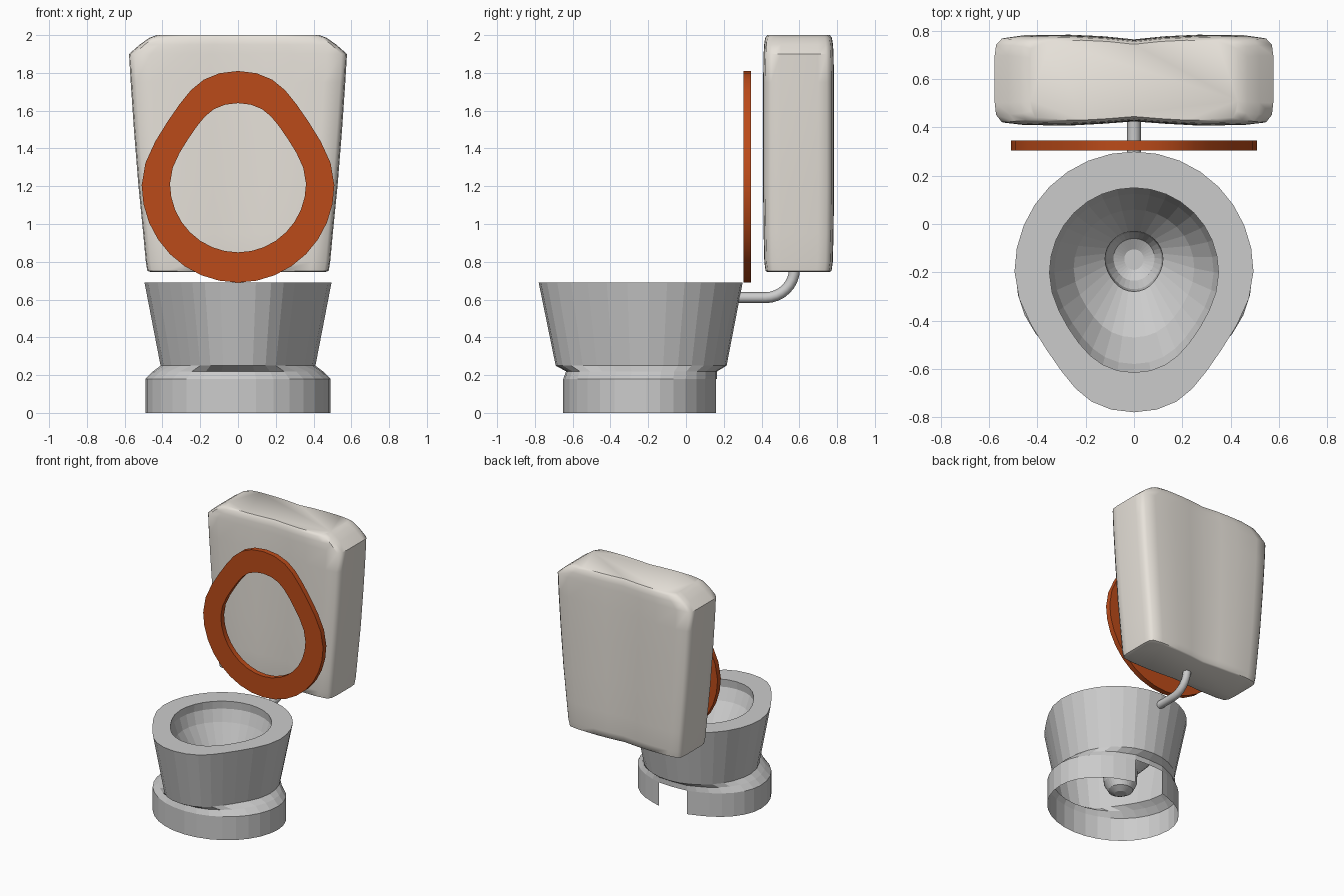
import bpy, bmesh, math

if "Cube" in bpy.data.objects:
    bpy.data.objects.remove(bpy.data.objects["Cube"])

N = 32


def egg(w, y0, y1, z, k=0.14):
    """Egg ring: half width w, front y0, back y1, k sharpens the front."""
    mid = y1 - 0.46 * (y1 - y0)
    pts = []
    for i in range(N):
        t = 2 * math.pi * i / N
        c, s = math.cos(t), math.sin(t)
        if c > 0:
            pts.append((w * s, mid + (y1 - mid) * c, z))
        else:
            pts.append((w * s * (1 - k * math.sin(2 * t) ** 2), mid + (mid - y0) * c, z))
    return pts


def loft(name, rings, cap_start=False, cap_end=False, closed=False, edit=None):
    bm = bmesh.new()
    vs = [[bm.verts.new(p) for p in r] for r in rings]
    n = len(vs[0])
    pairs = list(zip(vs, vs[1:])) + ([(vs[-1], vs[0])] if closed else [])
    for a, b in pairs:
        for i in range(n):
            j = (i + 1) % n
            bm.faces.new((a[i], a[j], b[j], b[i]))
    if cap_start:
        bm.faces.new(vs[0])
    if cap_end:
        bm.faces.new(vs[-1])
    if edit:
        edit(bm)
    bmesh.ops.recalc_face_normals(bm, faces=bm.faces)
    me = bpy.data.meshes.new(name)
    bm.to_mesh(me)
    bm.free()
    ob = bpy.data.objects.new(name, me)
    bpy.context.collection.objects.link(ob)
    return ob


def smooth(ob, angle):
    bpy.ops.object.select_all(action='DESELECT')
    ob.select_set(True)
    bpy.context.view_layer.objects.active = ob
    bpy.ops.object.shade_smooth_by_angle(angle=math.radians(angle))


def paint(ob, rgb):
    m = bpy.data.materials.new(ob.name + "_colour")
    m.diffuse_color = (*rgb, 1)
    m.use_nodes = True
    m.node_tree.nodes["Principled BSDF"].inputs["Base Color"].default_value = m.diffuse_color
    ob.data.materials.append(m)


# Bowl: hollow foot, outer wall, rim, inner basin and drain cup in one skin
def rear_gap(bm):
    for v in bm.verts:
        if v.co.z < 0.23 and v.co.y > 0.1 and 0.05 < abs(v.co.x) < 0.13 :
            v.co.x = math.copysign(0.12, v.co.x)
    gone = [f for f in bm.faces
            if f.calc_center_median().z < 0.19 and f.calc_center_median().y > 0.1
            and abs(f.calc_center_median().x) < 0.1]
    bmesh.ops.delete(bm, geom=gone, context='FACES')


loft("bowl", [
    egg(0.49, -0.65, 0.165, 0.0, 0.0),
    egg(0.49, -0.65, 0.165, 0.18, 0.0),
    egg(0.45, -0.635, 0.165, 0.22, 0.03),
    egg(0.41, -0.69, 0.215, 0.25),
    egg(0.495, -0.78, 0.30, 0.69),
    egg(0.35, -0.615, 0.15, 0.69, 0.08),
    egg(0.355, -0.62, 0.155, 0.63, 0.08),
    egg(0.33, -0.58, 0.125, 0.54, 0.08),
    egg(0.25, -0.47, 0.06, 0.39, 0.06),
    egg(0.12, -0.28, -0.03, 0.26, 0.04),
    egg(0.115, -0.27, -0.035, 0.17, 0.04),
    egg(0.085, -0.235, -0.06, 0.11, 0.0),
    egg(0.04, -0.19, -0.105, 0.085, 0.0),
], cap_end=True, edit=rear_gap)

# Seat: raised egg-shaped ring standing behind the bowl
def stand(w, low, high, y, k):
    return [(px, y, -py) for px, py, _ in egg(w, -high, -low, 0, k)]


seat = loft("seat", [
    stand(0.51, 0.69, 1.81, 0.305, 0.14),
    stand(0.51, 0.69, 1.81, 0.345, 0.14),
    stand(0.36, 0.85, 1.64, 0.345, 0.14),
    stand(0.36, 0.85, 1.64, 0.305, 0.14),
], closed=True)
smooth(seat, 30)
paint(seat, (0.5, 0.07, 0.01))

# Tank: two soft lobes meeting at a shallow centre groove, tapering downward
half = [(0, 0.425), (0.25, 0.415), (0.5, 0.408), (0.8, 0.41), (0.95, 0.42), (0.99, 0.45),
        (1, 0.5), (1, 0.7), (0.99, 0.745), (0.95, 0.77), (0.8, 0.782), (0.5, 0.784),
        (0.25, 0.778), (0, 0.765)]
section = half + [(-x, y) for x, y in half[-2:0:-1]]


def slab(z, w, squash):
    return [(x * w, 0.595 + (y - 0.595) * squash, z) for x, y in section]


tank = loft("tank", [
    slab(z, w, q) for z, w, q in [
        (0.745, 0.46, 0.87), (0.752, 0.48, 0.93), (0.80, 0.488, 0.965), (0.95, 0.502, 0.985),
        (1.2, 0.527, 1), (1.5, 0.551, 1), (1.75, 0.568, 1), (1.9, 0.577, 0.985),
        (1.95, 0.52, 0.97), (1.985, 0.47, 0.94), (2.0, 0.43, 0.88)]
], cap_start=True, cap_end=True)
smooth(tank, 50)
paint(tank, (0.8, 0.76, 0.7))

# Water pipe: from the back of the bowl, bending up into the tank
path = [(0.25, 0.61)] + [
    (0.42 + 0.155 * math.sin(a), 0.765 - 0.155 * math.cos(a))
    for a in (math.pi / 2 * i / 8 for i in range(9))]
cu = bpy.data.curves.new("water_pipe", 'CURVE')
cu.dimensions = '3D'
cu.bevel_depth = 0.029
cu.bevel_resolution = 2
cu.use_fill_caps = True
sp = cu.splines.new('POLY')
sp.points.add(len(path) - 1)
for p, (y, z) in zip(sp.points, path):
    p.co = (0, y, z, 1)
pipe = bpy.data.objects.new("water_pipe", cu)
bpy.context.collection.objects.link(pipe)
